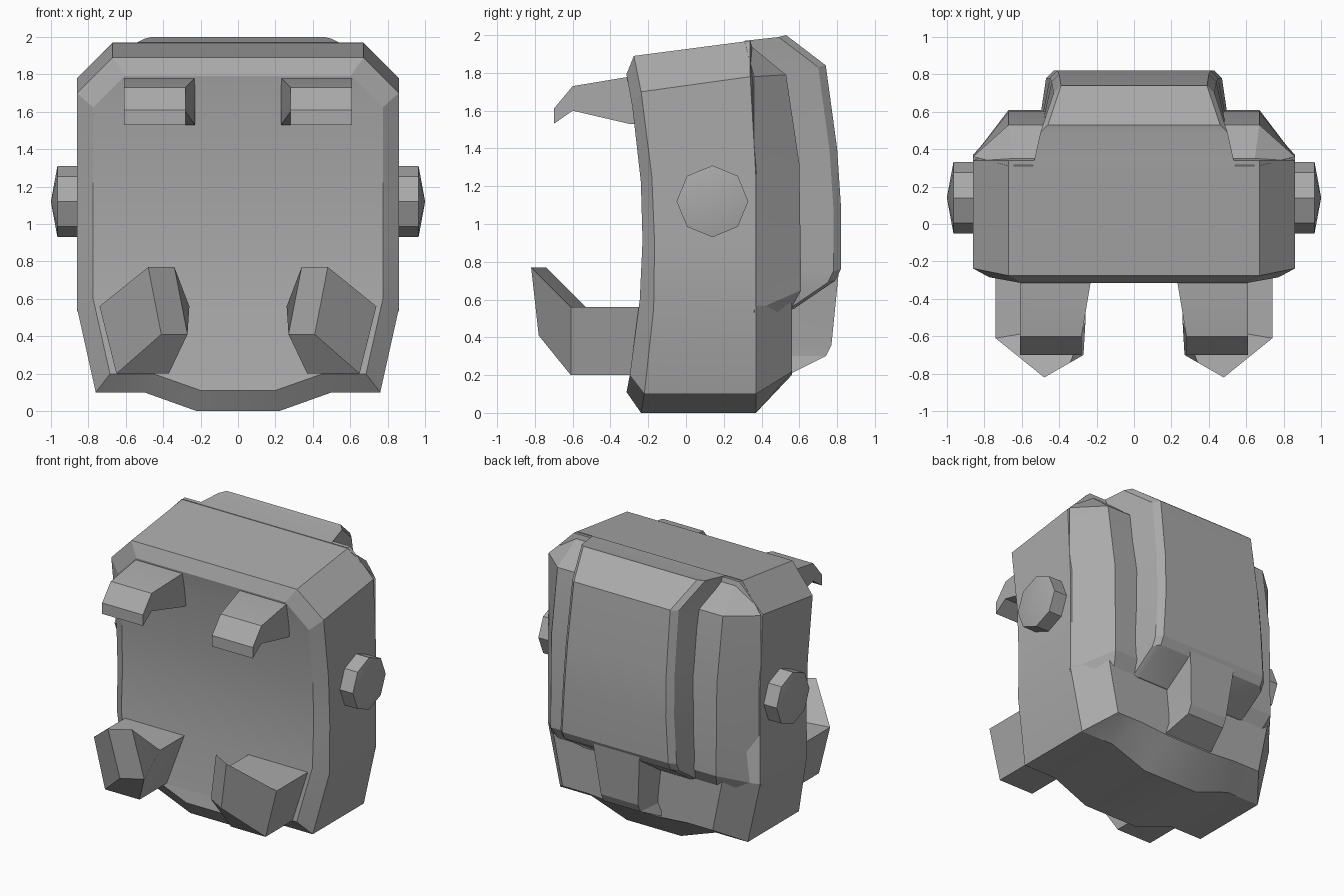
import bpy
import bmesh
from math import radians, pi

default_cube = bpy.data.objects.get("Cube")
if default_cube:
    bpy.data.objects.remove(default_cube, do_unlink=True)

grey = bpy.data.materials.new("plain_grey")
grey.use_nodes = True
grey.diffuse_color = (0.4, 0.4, 0.4, 1)
shader = grey.node_tree.nodes["Principled BSDF"]
shader.inputs["Base Color"].default_value = grey.diffuse_color


def finish(name, bm):
    """Turn the bmesh into a shaded object with the grey material."""
    bmesh.ops.recalc_face_normals(bm, faces=bm.faces)
    mesh = bpy.data.meshes.new(name)
    bm.to_mesh(mesh)
    bm.free()
    mesh.materials.append(grey)
    part = bpy.data.objects.new(name, mesh)
    bpy.context.collection.objects.link(part)
    bpy.ops.object.select_all(action="DESELECT")
    part.select_set(True)
    bpy.context.view_layer.objects.active = part
    bpy.ops.object.shade_smooth_by_angle(angle=radians(20))
    return part


def loft(name, rings):
    """Skin closed rings of points and close both ends with strips."""
    bm = bmesh.new()
    loops = [[bm.verts.new(point) for point in ring] for ring in rings]
    count = len(loops[0])
    for lower, upper in zip(loops, loops[1:]):
        for i in range(count):
            j = (i + 1) % count
            bm.faces.new((lower[i], lower[j], upper[j], upper[i]))
    for end in (loops[0], loops[-1]):
        opposite = end[::-1]
        for i in range(count // 2 - 1):
            j = i + 1
            bm.faces.new((end[i], end[j], opposite[j], opposite[i]))
    return finish(name, bm)


def flip(points):
    return [(-x, y, z) for x, y, z in points]


def symmetric(name, half_rings):
    """Loft half rings that are mirrored into whole ones."""
    return loft(name, [half + flip(half)[::-1] for half in half_rings])


def pair(name, rings):
    """Loft a part on the left and its mirror image on the right."""
    loft("left_" + name, rings)
    loft("right_" + name, [flip(ring) for ring in rings])


# Main shell: one outline, inset to a concave front and a flat back
outline = [(.22, 0), (.5, .1), (.76, .1), (.86, .55), (.86, .9),
           (.86, 1.25), (.86, 1.7), (.67, 1.89)]


def shrink(points, x_scale, z_scale):
    return [(x * x_scale, 1 + (z - 1) * z_scale) for x, z in points]


def front_depth(z):
    return -.23 - .12 * (z - .95) ** 2


def back_depth(z):
    return .56 if z < .7 else .4


inset_front = shrink(outline, .9, .89)
inset_back = shrink(outline, .8, .87)
raised = [(x, z + .08 if z > 1.5 else z) for x, z in outline]
symmetric("shell", [
    [(x, front_depth(z), z) for x, z in inset_front],
    [(x, front_depth(z) + .06 - .04 * (z < 1) * (z - 1), z) for x, z in outline],
    [(x, .37 - .03 * (z > 1.5), z) for x, z in raised],
    [(x, back_depth(z), max(z, .2)) for x, z in inset_back],
])


# Raised lobes beside the pocket, chamfered behind and folded over on top
def lobe_ring(edge_x, back_y, edge_z, back_z):
    corner_x = edge_x - .19
    return [(edge_x, .36, edge_z), (corner_x, back_y, back_z),
            (.47, back_y, back_z), (.47, .3, edge_z)]


fold = [(x, .31, 1.97) for x in (.67, .64, .54, .5)]
pair("back_lobe", [
    lobe_ring(.82, .54, .42, .52),
    lobe_ring(.86, .61, .54, .65),
    lobe_ring(.86, .6, 1.25, 1.32),
    lobe_ring(.86, .53, 1.78, 1.79),
    fold,
])


# Wide back pocket: flat back, narrow bevel, side walls running into the shell
def pocket_half(half_width, back_y, z):
    return [(half_width, back_y, z),
            (half_width + .04, back_y - .04, z - .01),
            (.54, .31, z - .03)]


symmetric("back_pocket", [
    pocket_half(.43, .57, .55),
    pocket_half(.43, .79, .7),
    pocket_half(.43, .82, .76),
    pocket_half(.41, .82, 1.1),
    pocket_half(.4, .8, 1.4),
    pocket_half(.39, .74, 1.84),
    pocket_half(.46, .53, 2),
])


# Narrow panel running down from the pocket
def panel_half(half_width, back_y, z):
    return [(half_width, back_y, z), (half_width + .03, .4, z)]


symmetric("lower_panel", [
    panel_half(.2, .54, .2),
    panel_half(.15, .74, .3),
    panel_half(.15, .77, .36),
    panel_half(.19, .81, .76),
])


# Short drooping hooks at the top of the front
def hook_ring(inner_x, y, top, bottom):
    return [(inner_x, y, top), (.61, y, top),
            (.61, y, bottom), (inner_x, y, bottom)]


pair("upper_hook", [
    hook_ring(.23, -.2, 1.78, 1.53),
    hook_ring(.23, -.3, 1.78, 1.53),
    hook_ring(.28, -.6, 1.73, 1.6),
    hook_ring(.28, -.7, 1.61, 1.53),
])

# Upturned arms at the bottom of the front, bending up and inwards
arm_section = [(.74, .56), (.65, .2), (.37, .2), (.26, .56)]
outer_tip = (.41, -.78, .41)
inner_tip = (.27, -.7, .41)


def tip_top(point):
    x, y, z = point
    return (x + .07, y - .04, z + .36)


pair("lower_arm", [
    [(x, -.2, z) for x, z in arm_section],
    [(x, -.6 + .07 * (z > x), z) if x < .3 else (x, -.61, z)
     for x, z in arm_section],
    [tip_top(outer_tip), outer_tip, inner_tip, tip_top(inner_tip)],
])

# Eight-sided side knobs, each with a shallow pointed cap
for side, name in ((1, "left_knob"), (-1, "right_knob")):
    bm = bmesh.new()
    bmesh.ops.create_cone(bm, cap_ends=True, segments=8,
                          radius1=.19, radius2=.19, depth=.12)
    bm.faces.ensure_lookup_table()
    outer_cap = max(bm.faces, key=lambda face: face.calc_center_median().z)
    bmesh.ops.poke(bm, faces=[outer_cap], offset=.035)
    knob = finish(name, bm)
    knob.location = (side * .905, .14, 1.12)
    knob.rotation_euler = (0, side * pi / 2, 0)
